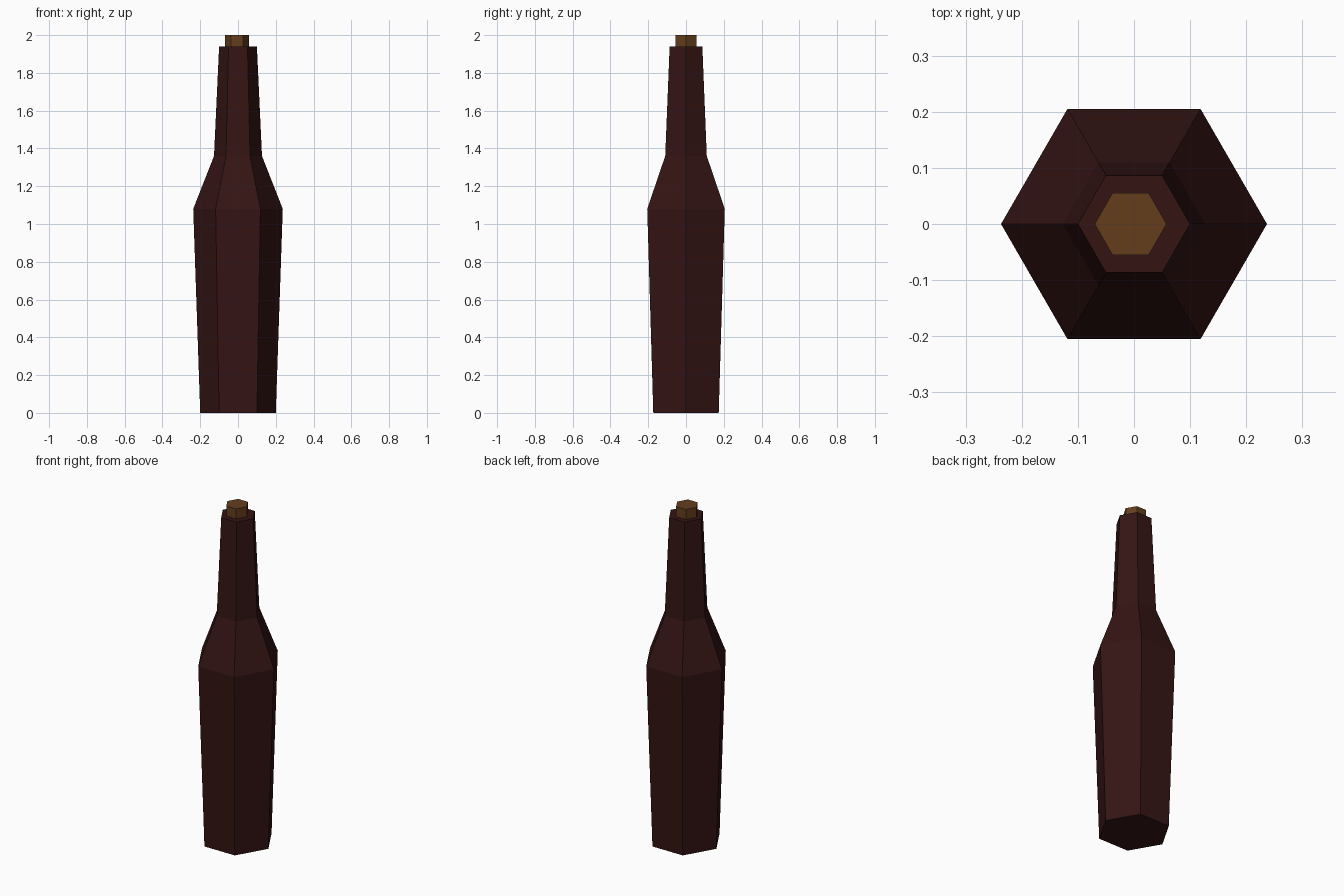
import bpy
import bmesh
from math import cos, sin, tau

if "Cube" in bpy.data.objects:
    bpy.data.objects.remove(bpy.data.objects["Cube"])

SIDES = 6


def material(name, color):
    mat = bpy.data.materials.new(name)
    mat.diffuse_color = color
    mat.use_nodes = True
    mat.node_tree.nodes["Principled BSDF"].inputs["Base Color"].default_value = mat.diffuse_color
    return mat


def lathe(name, profile, mat, x=0.0):
    """Flat-faced closed solid from (radius, height) rings around z."""
    bm = bmesh.new()
    rings = [[bm.verts.new((r * cos(tau * i / SIDES), r * sin(tau * i / SIDES), z))
              for i in range(SIDES)] for r, z in profile]
    for low, high in zip(rings, rings[1:]):
        for i in range(SIDES):
            j = (i + 1) % SIDES
            bm.faces.new((low[i], low[j], high[j], high[i]))
    bm.faces.new(rings[0][::-1])
    bm.faces.new(rings[-1])
    mesh = bpy.data.meshes.new(name)
    bm.to_mesh(mesh)
    bm.free()
    mesh.materials.append(mat)
    obj = bpy.data.objects.new(name, mesh)
    obj.location.x = x
    bpy.context.collection.objects.link(obj)
    return obj


glass = material("dark_red_glass", (0.035, 0.007, 0.007, 1))
cork = material("cork", (0.125, 0.048, 0.012, 1))

# Bottle: base, shoulder, neck bottom, lip
lathe("bottle", [(0.2, 0), (0.237, 1.08), (0.127, 1.36), (0.1, 1.94)], glass)

# Stopper, slightly off centre and sunk into the neck
lathe("stopper", [(0.064, 1.93), (0.064, 2.0)], cork, x=-0.006)
